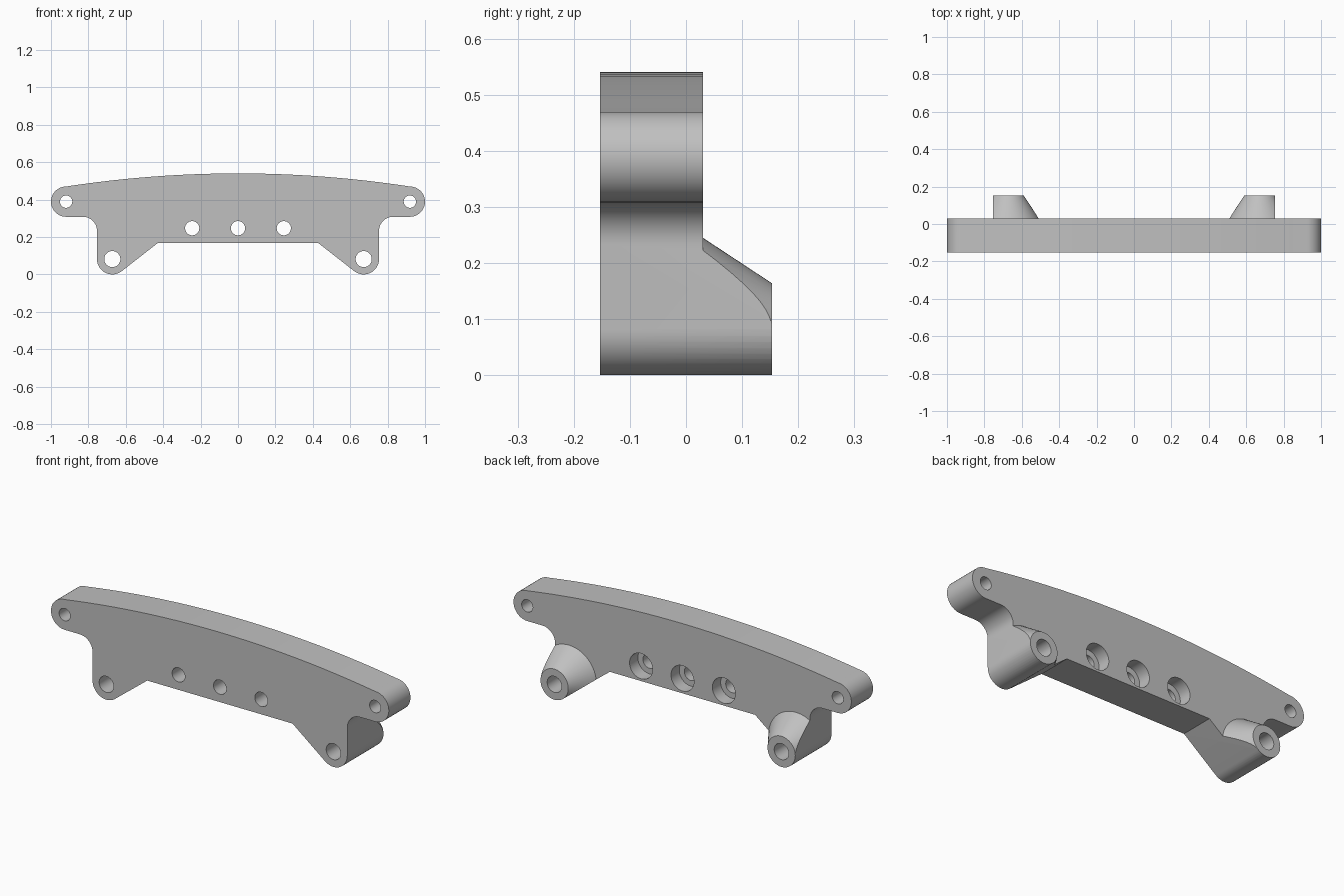
import bpy, bmesh
from math import sin, cos, pi, radians, acos, atan2, hypot
from mathutils import Matrix, Vector

if "Cube" in bpy.data.objects:
    bpy.data.objects.remove(bpy.data.objects["Cube"], do_unlink=True)

FRONT, PLATE_BACK, BOSS_BACK = -0.153, 0.03, 0.153
EAR, EAR_R = (0.919, 0.389), 0.081
FOOT, FOOT_R = (0.672, 0.082), 0.082
FILLET = 0.075
CREST, BELLY = 0.54, 0.167

mat = bpy.data.materials.new("light grey")
mat.use_nodes = True
grey = (0.53, 0.53, 0.53, 1)
mat.diffuse_color = grey
mat.node_tree.nodes["Principled BSDF"].inputs["Base Color"].default_value = grey


def finish(name, bm):
    bmesh.ops.recalc_face_normals(bm, faces=bm.faces)
    mesh = bpy.data.meshes.new(name)
    bm.to_mesh(mesh)
    bm.free()
    obj = bpy.data.objects.new(name, mesh)
    bpy.context.collection.objects.link(obj)
    mesh.materials.append(mat)
    return obj


def arc(centre, r, start, end, n):
    angles = [radians(start + (end - start) * i / n) for i in range(n + 1)]
    return [(centre[0] + r * cos(a), centre[1] + r * sin(a)) for a in angles]


def prism(name, outline, y0, y1):
    bm = bmesh.new()
    face = bm.faces.new([bm.verts.new((x, y0, z)) for x, z in outline])
    ext = bmesh.ops.extrude_face_region(bm, geom=[face])
    moved = [v for v in ext["geom"] if isinstance(v, bmesh.types.BMVert)]
    bmesh.ops.translate(bm, verts=moved, vec=(0, y1 - y0, 0))
    return finish(name, bm)


def rod(name, x, z, r0, r1, y0, y1, n=48):
    """Cylinder or cone along y, radius r0 at y0 and r1 at y1."""
    bm = bmesh.new()
    place = Matrix.Translation((x, (y0 + y1) / 2, z)) @ Matrix.Rotation(-pi / 2, 4, "X")
    bmesh.ops.create_cone(bm, cap_ends=True, segments=n, radius1=r0, radius2=r1,
                          depth=y1 - y0, matrix=place)
    return finish(name, bm)


def cut(target, tool):
    """Subtract the tool from the target and discard the tool."""
    mod = target.modifiers.new("cut", "BOOLEAN")
    mod.operation, mod.solver, mod.object = "DIFFERENCE", "EXACT", tool
    bpy.context.view_layer.objects.active = target
    bpy.ops.object.modifier_apply(modifier=mod.name)
    bpy.data.objects.remove(tool, do_unlink=True)


# Right-hand half of the outline, from the crest clockwise to the belly
rise = CREST - (EAR[1] + EAR_R)
big_r = (EAR[0] ** 2 + rise ** 2) / (2 * rise)
sweep = math_end = 90 - atan2(EAR[0], big_r - rise) * 180 / pi
half = arc((0, CREST - big_r), big_r, 90, sweep, 12)
half += arc(EAR, EAR_R, 90, -90, 20)[1:]
side = FOOT[0] + FOOT_R
half += arc((side + FILLET, EAR[1] - EAR_R - FILLET), FILLET, 90, 180, 10)
corner = (0.43, BELLY)
dx, dz = corner[0] - FOOT[0], corner[1] - FOOT[1]
tangent = (atan2(dz, dx) + acos(FOOT_R / hypot(dx, dz))) * 180 / pi - 360
half += arc(FOOT, FOOT_R, 0, tangent, 16)
half.append(corner)
outline = half + [(-x, z) for x, z in reversed(half[1:])]

# Body at full depth, with the back cut away around the two conical bosses
body = prism("bracket_body", outline, FRONT, BOSS_BACK)
waste = prism("back_waste", [(-1.2, -0.2), (1.2, -0.2), (1.2, 0.8), (-1.2, 0.8)],
              PLATE_BACK, 0.3)
slope = (0.163 - FOOT_R) / (BOSS_BACK - PLATE_BACK)
for s in (-1, 1):
    cone = rod("boss_cone", s * FOOT[0], FOOT[1], FOOT_R + slope * BOSS_BACK,
               FOOT_R - slope * 0.05, 0, BOSS_BACK + 0.05, 64)
    cut(waste, cone)
cut(body, waste)

# Ear holes and foot holes
for s in (-1, 1):
    cut(body, rod("ear_hole", s * EAR[0], EAR[1], 0.033, 0.033, -0.3, 0.3))
    cut(body, rod("foot_hole", s * FOOT[0], FOOT[1], 0.043, 0.043, -0.3, 0.3))

# Row of holes counterbored from the back
for x in (-0.245, 0, 0.245):
    cut(body, rod("centre_hole", x, 0.247, 0.038, 0.038, -0.3, 0.3))
    cut(body, rod("counterbore", x, 0.247, 0.068, 0.068, PLATE_BACK - 0.07, 0.3))

bpy.ops.object.select_all(action="DESELECT")
body.select_set(True)
bpy.context.view_layer.objects.active = body
bpy.ops.object.shade_smooth_by_angle(angle=radians(30))
